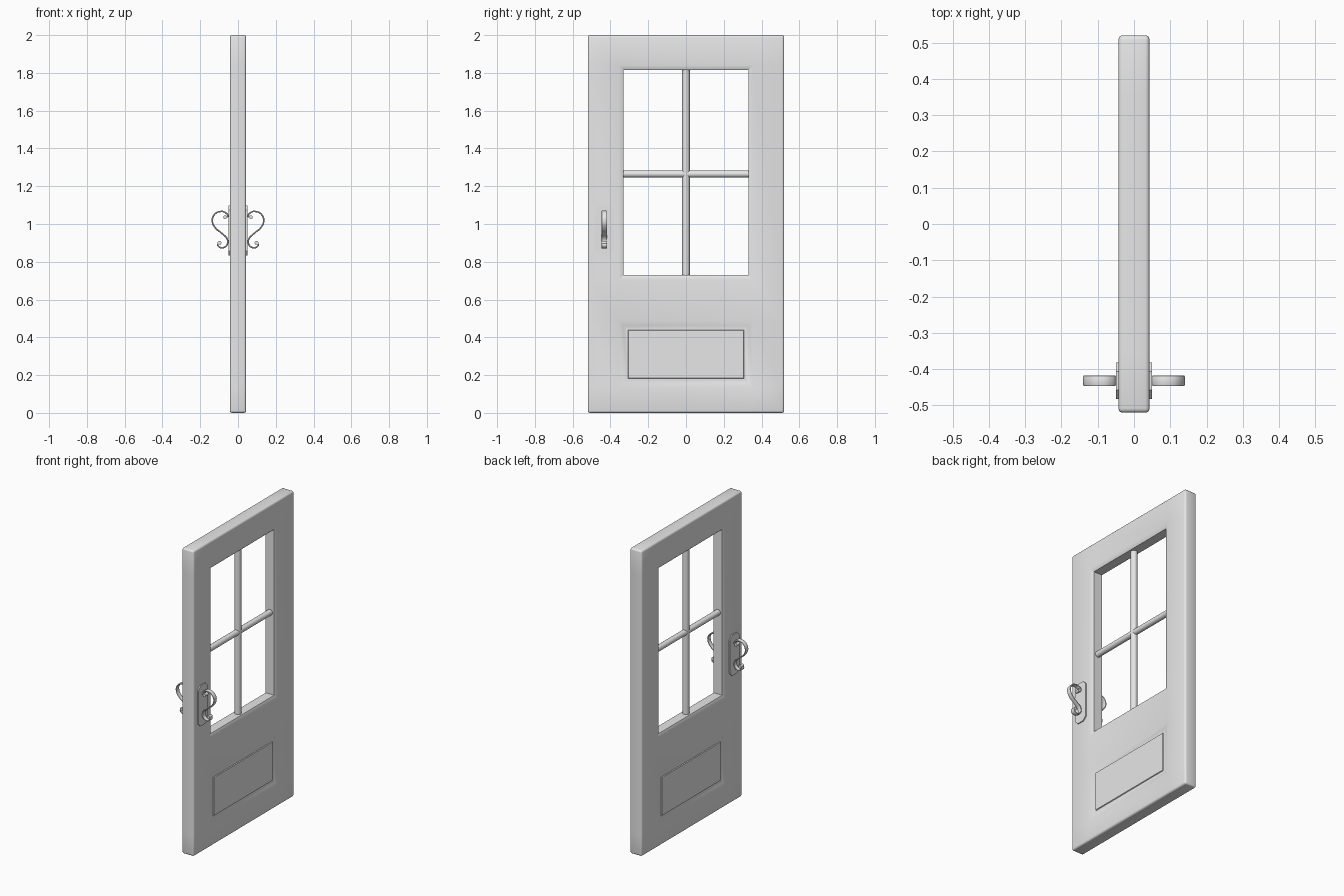
import bpy, bmesh
from math import pi, radians
from mathutils import Matrix, Vector

if "Cube" in bpy.data.objects:
    bpy.data.objects.remove(bpy.data.objects["Cube"], do_unlink=True)

# Single grey paint
grey = bpy.data.materials.new("plain grey")
grey.use_nodes = True
grey.diffuse_color = (0.8, 0.8, 0.8, 1)
grey.node_tree.nodes["Principled BSDF"].inputs["Base Color"].default_value = (0.8, 0.8, 0.8, 1)


def finish(obj, angle=35):
    """Give the part its colour and smooth shading with sharp edges."""
    if not obj.data.materials:
        obj.data.materials.append(grey)
    bpy.ops.object.select_all(action='DESELECT')
    obj.select_set(True)
    bpy.context.view_layer.objects.active = obj
    bpy.ops.object.shade_smooth_by_angle(angle=radians(angle))
    return obj


def add_mesh(name, bm):
    bmesh.ops.recalc_face_normals(bm, faces=bm.faces[:])
    mesh = bpy.data.meshes.new(name)
    bm.to_mesh(mesh)
    bm.free()
    obj = bpy.data.objects.new(name, mesh)
    bpy.context.collection.objects.link(obj)
    return finish(obj)


def add_rod(name, radius, length, location, rotation=(0, 0, 0)):
    bpy.ops.mesh.primitive_cylinder_add(vertices=16, radius=radius, depth=length,
                                        location=location, rotation=rotation)
    obj = bpy.context.object
    obj.name = name
    return finish(obj)


# Door slab, sliced into stiles and rails
HALF_T, HALF_W, HEIGHT, OPEN_W = 0.043, 0.52, 2.0, 0.355
PANEL, WINDOW = (0.135, 0.485), (0.705, 1.84)
bm = bmesh.new()
bmesh.ops.create_cube(bm, size=1, matrix=Matrix.Translation((0, 0, HEIGHT / 2))
                      @ Matrix.Diagonal((2 * HALF_T, 2 * HALF_W, HEIGHT, 1)))
cuts = [((0, y, 0), (0, 1, 0)) for y in (-OPEN_W, OPEN_W)]
cuts += [((0, 0, z), (0, 0, 1)) for z in PANEL + WINDOW]
for co, no in cuts:
    bmesh.ops.bisect_plane(bm, geom=bm.verts[:] + bm.edges[:] + bm.faces[:],
                           plane_co=co, plane_no=no)
outline = [e for e in bm.edges if e.calc_face_angle(0) > 1]
bmesh.ops.bevel(bm, geom=outline, offset=0.012, segments=3, profile=0.5, affect='EDGES')


def cell_faces(span):
    """Front and back faces lying inside a framed opening."""
    return [f for f in bm.faces if abs(f.normal.x) > 0.9
            and abs(f.calc_center_median().y) < OPEN_W - 0.1
            and span[0] < f.calc_center_median().z < span[1]]


# Raised lower panel: sloped moulding, flat channel, lifted field
for face in cell_faces(PANEL):
    for thickness, depth in ((0.025, -0.012), (0.022, 0.002), (0.003, 0.005)):
        bmesh.ops.inset_region(bm, faces=[face], thickness=thickness, depth=depth,
                               use_even_offset=True)

# Window opening: chamfer both sides, then join them through the slab
panes = cell_faces(WINDOW)
for face in panes:
    bmesh.ops.inset_region(bm, faces=[face], thickness=0.025, depth=-0.012,
                           use_even_offset=True)
rims = [e for f in panes for e in f.edges]
bmesh.ops.delete(bm, geom=panes, context='FACES_ONLY')
bmesh.ops.bridge_loops(bm, edges=rims)
add_mesh("door_slab", bm)

# Round glazing bars
add_rod("vertical_glazing_bar", 0.02, 1.1, (0, 0, 1.273))
add_rod("horizontal_glazing_bar", 0.019, 0.67, (0, 0, 1.265), (pi / 2, 0, 0))

# Scroll path of the handle: outward distance, height
SCROLL = [(0.068, 1.036), (0.055, 1.04), (0.066, 1.06), (0.095, 1.066), (0.125, 1.05),
          (0.136, 1.015), (0.12, 0.98), (0.085, 0.95), (0.058, 0.922), (0.056, 0.895),
          (0.072, 0.877), (0.095, 0.876), (0.107, 0.89), (0.098, 0.9)]
HANDLE_Y = -0.432


def add_handle(side, sign):
    turn = 0 if sign > 0 else pi
    # Backing plate with clipped corners
    half_w, low, high, clip = 0.05, 0.832, 1.098, 0.025
    quarter = [(half_w, clip), (half_w - clip, 0)]
    outline = [(y, low + z) for y, z in reversed(quarter)]
    outline += [(y, high - z) for y, z in quarter]
    outline += [(-y, z) for y, z in reversed(outline)]
    plate = bmesh.new()
    base = plate.faces.new([plate.verts.new((sign * 0.04, HANDLE_Y + y, z))
                            for y, z in outline])
    top = bmesh.ops.extrude_face_region(plate, geom=[base])
    raised = [v for v in top["geom"] if isinstance(v, bmesh.types.BMVert)]
    bmesh.ops.translate(plate, verts=raised, vec=Vector((sign * 0.01, 0, 0)))
    add_mesh(side + "_handle_plate", plate)

    # Flat scrolled strip
    curve = bpy.data.curves.new(side + "_scroll_handle", 'CURVE')
    curve.dimensions = '3D'
    curve.twist_mode = 'Z_UP'
    curve.resolution_u = 6
    curve.extrude = 0.011
    curve.bevel_depth = 0.004
    curve.bevel_resolution = 1
    curve.use_fill_caps = True
    curve.materials.append(grey)
    spline = curve.splines.new('BEZIER')
    spline.bezier_points.add(len(SCROLL) - 1)
    for point, (out, z) in zip(spline.bezier_points, SCROLL):
        point.co = (out, z, 0)
        point.handle_left_type = point.handle_right_type = 'AUTO'
    strip = bpy.data.objects.new(side + "_scroll_handle", curve)
    strip.location.y = HANDLE_Y
    strip.rotation_euler = (pi / 2, 0, turn)
    bpy.context.collection.objects.link(strip)
    bpy.ops.object.select_all(action='DESELECT')
    strip.select_set(True)
    bpy.context.view_layer.objects.active = strip
    bpy.ops.object.convert(target='MESH')
    finish(bpy.context.object)

    # Rolled ends of the strip
    for end, (out, z) in (("upper", SCROLL[0]), ("lower", SCROLL[-1])):
        add_rod(f"{side}_{end}_rolled_end", 0.01, 0.03,
                (sign * out, HANDLE_Y, z), (pi / 2, 0, 0))


add_handle("left", 1)
add_handle("right", -1)
